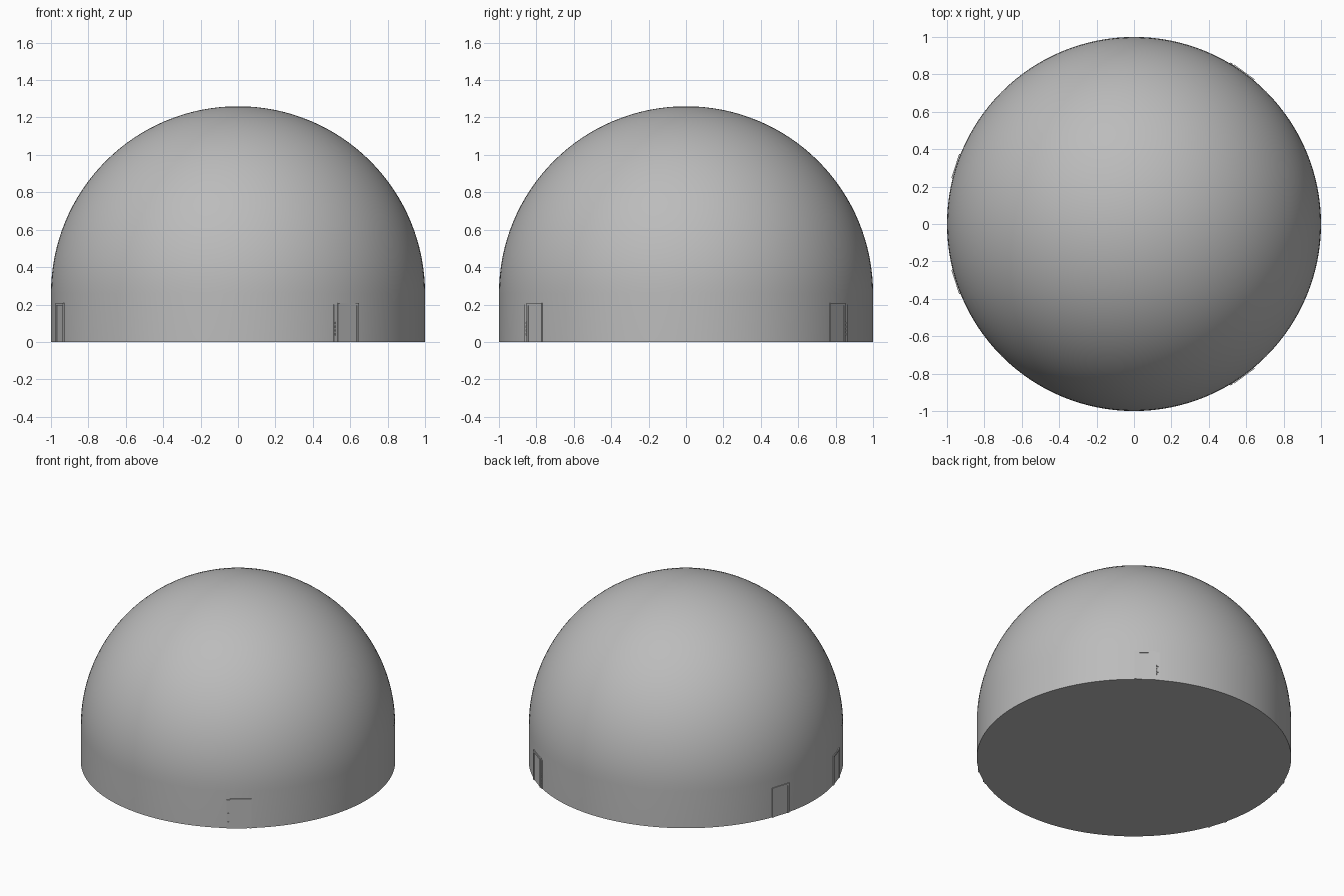
import bpy, bmesh, math
from mathutils import Matrix, Vector

if "Cube" in bpy.data.objects:
    bpy.data.objects.remove(bpy.data.objects["Cube"])

SEG, RINGS, WALL_H = 128, 32, 0.26

grey = bpy.data.materials.new("concrete grey")
grey.diffuse_color = (0.5, 0.5, 0.5, 1)
grey.use_nodes = True
grey.node_tree.nodes["Principled BSDF"].inputs["Base Color"].default_value = grey.diffuse_color


def finish(bm, name, angle=None):
    bmesh.ops.recalc_face_normals(bm, faces=bm.faces)
    mesh = bpy.data.meshes.new(name)
    bm.to_mesh(mesh)
    bm.free()
    mesh.materials.append(grey)
    ob = bpy.data.objects.new(name, mesh)
    bpy.context.collection.objects.link(ob)
    if angle:
        bpy.context.view_layer.objects.active = ob
        ob.select_set(True)
        bpy.ops.object.shade_smooth_by_angle(angle=math.radians(angle))
        ob.select_set(False)
    return ob


def box(bm, lo, hi):
    """Box from corner to corner: x outward, y along the wall, z up."""
    lo, hi = Vector(lo), Vector(hi)
    size = hi - lo
    bmesh.ops.create_cube(bm, size=1, matrix=Matrix.Translation((lo + hi) / 2)
                          @ Matrix.Diagonal((*size, 1)))


# Dome shell: floor, straight wall and hemisphere in one turned profile
profile = [(0, 0, 0), (1, 0, 0)]
for i in range(RINGS + 1):
    a = math.pi / 2 * i / RINGS
    profile.append((math.cos(a), 0, WALL_H + math.sin(a)))
bm = bmesh.new()
verts = [bm.verts.new(p) for p in profile]
edges = [bm.edges.new(pair) for pair in zip(verts, verts[1:])]
bmesh.ops.spin(bm, geom=verts + edges, cent=(0, 0, 0), axis=(0, 0, 1),
               angle=2 * math.pi, steps=SEG, use_duplicate=False)
bmesh.ops.remove_doubles(bm, verts=bm.verts, dist=0.0005)
finish(bm, "dome_shell", 30)

# Four doorways around the wall
HALF, TOP, JAMB = 0.068, 0.207, 0.013
OUT, BACK = 1.005, 0.975
for label, degrees, panel_side in (("front_right", -54, -1), ("back_right", 54, 1),
                                   ("back_left", 162, 0), ("front_left", -162, 0)):
    turn = Matrix.Rotation(math.radians(degrees), 4, 'Z')

    # Frame: two jambs and a lintel
    bm = bmesh.new()
    for s in (-1, 1):
        y = sorted((s * HALF, s * (HALF - JAMB)))
        box(bm, (BACK, y[0], 0), (OUT, y[1], TOP - JAMB))
    box(bm, (BACK, -HALF, TOP - JAMB), (OUT, HALF, TOP))
    bm.transform(turn)
    finish(bm, "door_frame_" + label)

    # Door leaf set just behind the frame
    bm = bmesh.new()
    box(bm, (BACK, JAMB - HALF, 0), (1.001, HALF - JAMB, TOP - JAMB))
    bm.transform(turn)
    finish(bm, "door_leaf_" + label)

    # Side panel with a column of small buttons
    if panel_side:
        bm = bmesh.new()
        y = sorted((panel_side * HALF, panel_side * (HALF + 0.024)))
        box(bm, (BACK, y[0], 0), (1.0, y[1], 0.2))
        for k in range(4):
            z = 0.035 + 0.02 * k
            box(bm, (0.99, y[0] + 0.007, z), (1.003, y[1] - 0.007, z + 0.012))
        bm.transform(turn)
        finish(bm, "side_panel_" + label)
